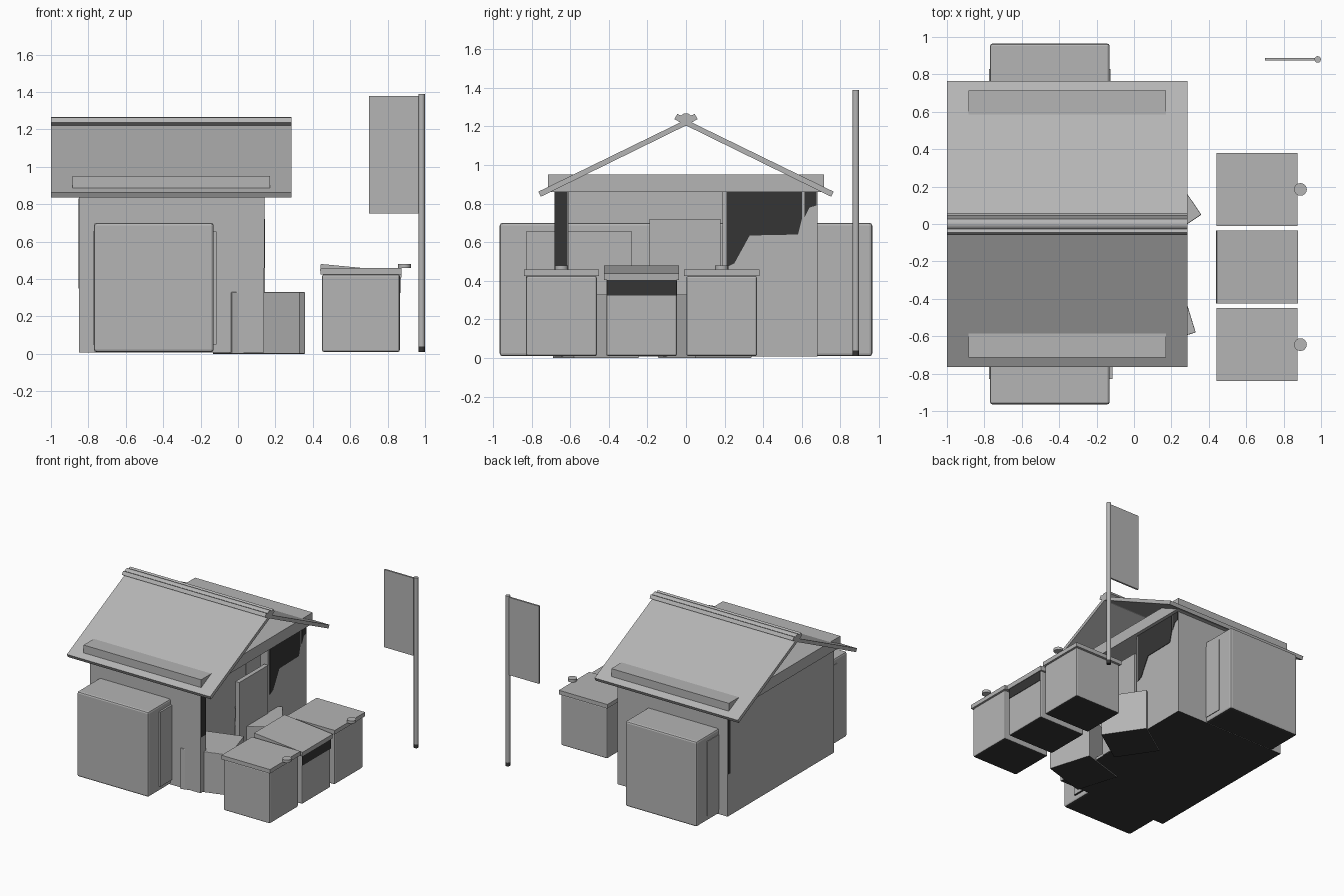
import bpy, bmesh, math
from mathutils import Matrix, Vector

if "Cube" in bpy.data.objects:
    bpy.data.objects.remove(bpy.data.objects["Cube"])


def material(name, v):
    m = bpy.data.materials.new(name)
    m.diffuse_color = (v, v, v, 1)
    m.use_nodes = True
    m.node_tree.nodes["Principled BSDF"].inputs["Base Color"].default_value = m.diffuse_color
    return m


GREY = material("plain grey", 0.46)
DARK = material("dark grey", 0.036)


def finish(name, bm, mat):
    bmesh.ops.recalc_face_normals(bm, faces=bm.faces)
    bm.normal_update()
    # undersides that touch the ground are dark
    for f in bm.faces:
        if f.normal.z < -0.6 and f.calc_center_median().z < 0.05:
            f.material_index = 1
    me = bpy.data.meshes.new(name)
    bm.to_mesh(me)
    bm.free()
    me.materials.append(mat)
    me.materials.append(DARK)
    ob = bpy.data.objects.new(name, me)
    bpy.context.collection.objects.link(ob)
    return ob


def box(name, x, y, z, mat=GREY, bevel=0.0, rot=None):
    """Box from (min, max) ranges, optionally rotated about its centre."""
    bm = bmesh.new()
    bmesh.ops.create_cube(bm, size=1)
    size = [r[1] - r[0] for r in (x, y, z)]
    mid = Vector([(r[0] + r[1]) / 2 for r in (x, y, z)])
    bmesh.ops.scale(bm, vec=size, verts=bm.verts)
    if bevel:
        bmesh.ops.bevel(bm, geom=bm.edges[:], offset=bevel, segments=2,
                        profile=0.5, affect='EDGES')
    m = Matrix.Translation(mid)
    if rot:
        m = m @ Matrix.Rotation(math.radians(rot[0]), 4, rot[1])
    bmesh.ops.transform(bm, matrix=m, verts=bm.verts)
    return finish(name, bm, mat)


def prism_x(name, pts, x0, x1, mat=GREY):
    """Extrude a (y, z) outline along x."""
    bm = bmesh.new()
    f = bm.faces.new([bm.verts.new((x0, y, z)) for y, z in pts])
    r = bmesh.ops.extrude_face_region(bm, geom=[f])
    vs = [v for v in r["geom"] if isinstance(v, bmesh.types.BMVert)]
    bmesh.ops.translate(bm, vec=(x1 - x0, 0, 0), verts=vs)
    return finish(name, bm, mat)


def cylinder(name, loc, r, h, sides, axis=None, mat=GREY):
    bm = bmesh.new()
    m = Matrix.Translation(loc)
    if axis:
        m = m @ Matrix.Rotation(math.pi / 2, 4, axis)
    bmesh.ops.create_cone(bm, cap_ends=True, segments=sides, radius1=r,
                          radius2=r, depth=h, matrix=m)
    ob = finish(name, bm, mat)
    bpy.context.view_layer.objects.active = ob
    ob.select_set(True)
    bpy.ops.object.shade_smooth_by_angle(angle=math.radians(40))
    ob.select_set(False)
    return ob


# House shell: floor, back wall, side walls, front wall part, ceiling slab
box("floor", (-0.85, 0.14), (-0.68, 0.68), (0.008, 0.03))
box("back_wall", (-0.85, -0.79), (-0.61, 0.61), (0.01, 0.87))
for s, side in ((-1, "left"), (1, "right")):
    ys = sorted((s * 0.61, s * 0.68))
    box(side + "_wall", (-0.85, 0.14), ys, (0.01, 0.87))
box("right_back_dark_edge", (-0.853, -0.849), (0.65, 0.68), (0.35, 0.83), DARK)
box("front_wall", (0.07, 0.137), (0.19, 0.62), (0.01, 0.87))
box("ceiling_slab", (-0.885, 0.17), (-0.715, 0.715), (0.86, 0.95))
box("door", (0.11, 0.145), (-0.19, 0.18), (0.01, 0.72))

# Dark painted areas of the front
box("left_dark_edge", (0.138, 0.143), (-0.68, -0.615), (0.46, 0.86), DARK)
prism_x("front_dark_area", [(0.21, 0.86), (0.21, 0.47), (0.25, 0.49),
        (0.33, 0.635), (0.58, 0.64), (0.6, 0.72), (0.6, 0.86)], 0.136, 0.141, DARK)
prism_x("right_dark_edge", [(0.615, 0.86), (0.615, 0.73), (0.64, 0.78),
        (0.675, 0.79), (0.675, 0.86)], 0.138, 0.143, DARK)

# Long storage box running through both side walls, with thin side plates
box("long_box", (-0.77, -0.13), (-0.965, 0.965), (0.01, 0.7), bevel=0.014)
box("left_box_plate", (-0.774, -0.115), (-0.83, -0.28), (0.05, 0.655))
box("right_box_plate", (-0.774, -0.126), (0.28, 0.83), (0.05, 0.655))

# Roof slopes and ridge
for s, side in ((-1, "left"), (1, "right")):
    prism_x(side + "_roof", [(0, 1.235), (s * 0.765, 0.862), (s * 0.752, 0.836),
                             (0, 1.205)], -1.0, 0.285)
    prism_x(side + "_ridge_strip", [(s * 0.012, 1.25), (s * 0.045, 1.265),
            (s * 0.06, 1.238), (s * 0.025, 1.218)], -1.0, 0.285)
cylinder("ridge_pole", (-0.3575, 0, 1.235), 0.034, 1.285, 10, 'Y')

# Two turned cartons at the entrance
box("turned_carton_a", (-0.058, 0.292), (-0.078, 0.272), (0.0, 0.33),
    bevel=0.004, rot=(34, 'Z'))
box("turned_carton_b", (-0.093, 0.287), (-0.643, -0.293), (0.0, 0.33),
    bevel=0.004, rot=(17, 'Z'))

# Row of three bins
for i, y in enumerate((-0.645, -0.23, 0.185)):
    n = "bin_%d" % (i + 1)
    box(n, (0.45, 0.865), (y - 0.183, y + 0.183), (0.01, 0.425 if i != 1 else 0.41),
        bevel=0.01)
    if i == 1:
        # loose, tilted lid
        box(n + "_lid", (0.44, 0.875), (y - 0.195, y + 0.195), (0.425, 0.46),
            rot=(5.5, 'Y'))
        box(n + "_dark_band", (0.862, 0.868), (y - 0.18, y + 0.18),
            (0.325, 0.405), DARK)
    else:
        box(n + "_lid", (0.44, 0.875), (y - 0.195, y + 0.195), (0.425, 0.458))
        cylinder(n + "_disc", (0.89, y, 0.469), 0.034, 0.022, 16)

# Flag
cylinder("flag_pole", (0.982, 0.88, 0.715), 0.0175, 1.35, 12)
cylinder("flag_pole_foot", (0.982, 0.88, 0.025), 0.0175, 0.03, 12, mat=DARK)
box("flag", (0.7, 0.975), (0.873, 0.887), (0.75, 1.38))
